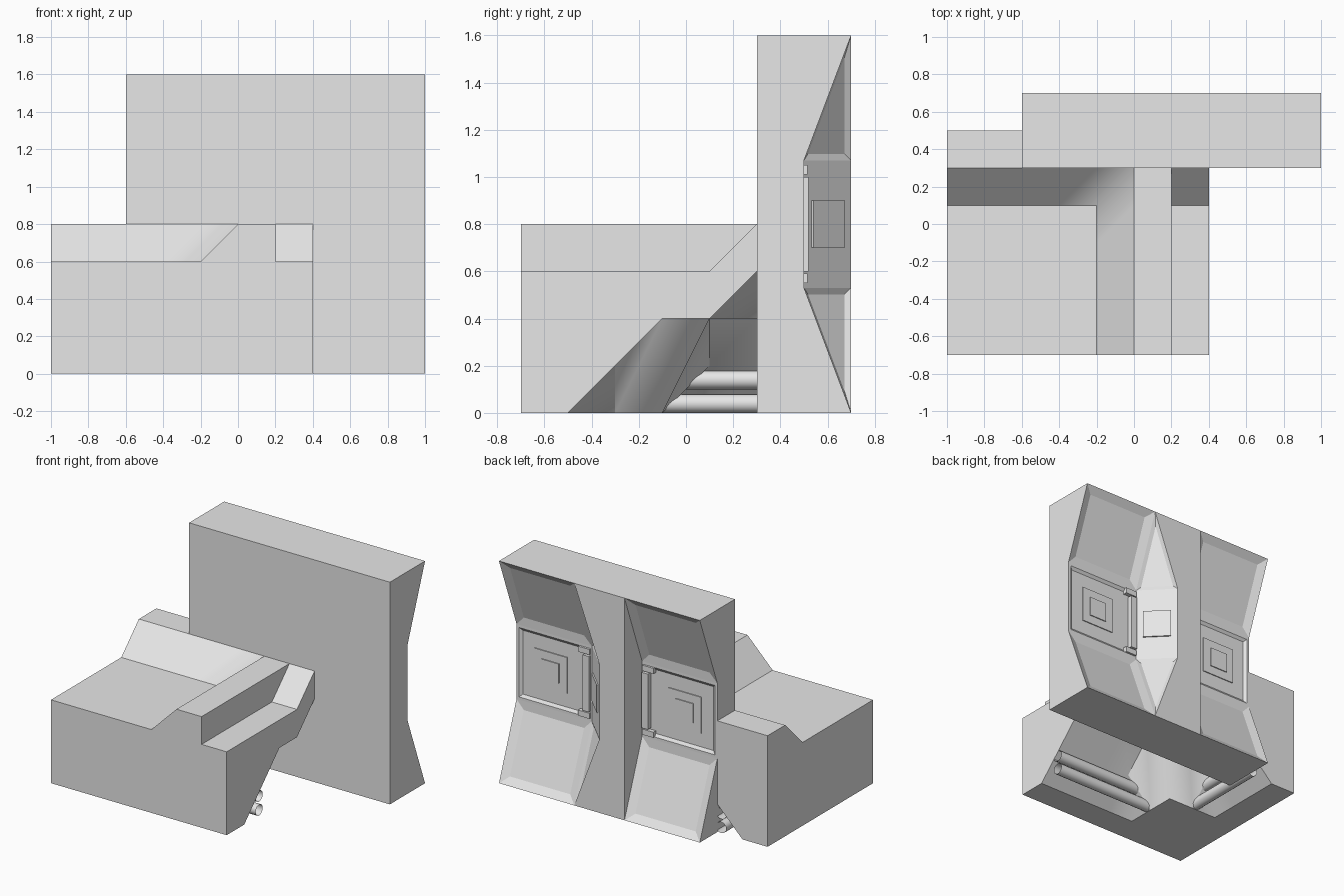
import bpy, bmesh, math
from mathutils import Matrix

if "Cube" in bpy.data.objects:
    bpy.data.objects.remove(bpy.data.objects["Cube"])

grey = bpy.data.materials.new("plain_grey")
grey.diffuse_color = (0.8, 0.8, 0.8, 1)
grey.use_nodes = True
grey.node_tree.nodes["Principled BSDF"].inputs["Base Color"].default_value = grey.diffuse_color


def finish(name, bm):
    mesh = bpy.data.meshes.new(name)
    bm.to_mesh(mesh)
    bm.free()
    mesh.materials.append(grey)
    obj = bpy.data.objects.new(name, mesh)
    bpy.context.collection.objects.link(obj)
    return obj


def clamp(v, hi):
    return max(0.0, min(hi, v))


# Corner ledge: a shell of 0.2 cells with a top and an underside height rule
def top(x, y, outer):
    rise = clamp(y - 0.1, 0.2)
    return 0.6 + (rise if outer else max(rise, clamp(x + 0.2, 0.2)))


def under(x, y):
    arm_a = clamp(min(y + 0.5, 2 * (x + 0.4)), 0.4)
    arm_b = clamp(min(x + 0.8, 2 * (y + 0.1)), 0.4)
    return max(arm_a, arm_b) + clamp(min(x + 0.2, y - 0.1), 0.2)


bm = bmesh.new()
cols = [(-1 + 0.2 * i, False) for i in range(7)] + [(0.2, True), (0.4, True)]
rows = [-0.7 + 0.2 * j for j in range(7)]


def inside(i, j):
    return 0 <= i < 8 and 0 <= j < 6 and (j < 5 or i < 2)


def face(*pts):
    pts = [p for k, p in enumerate(pts) if p not in pts[:k]]
    if len(pts) > 2:
        bm.faces.new([bm.verts.new(p) for p in pts])


def pt(i, j, high):
    (x, outer), y = cols[i], rows[j]
    z = top(x, y, outer) if high else under(x, y)
    return (round(x, 4), round(y, 4), round(z, 4))


for i in range(8):
    for j in range(6):
        if not inside(i, j):
            continue
        for high in (True, False):
            a, b, c, d = [pt(i + u, j + v, high) for u, v in ((0, 0), (1, 0), (1, 1), (0, 1))]
            if i == 6:                      # vertical step beside the ridge
                if high:
                    face(a, b, c, d)
                continue
            face(*((a, b, c) if high else (c, b, a)))
            face(*((a, c, d) if high else (d, c, a)))
        if i == 6:
            continue
        sides = (((i, j - 1), (0, 0), (1, 0)), ((i + 1, j), (1, 0), (1, 1)),
                 ((i, j + 1), (1, 1), (0, 1)), ((i - 1, j), (0, 1), (0, 0)))
        for nb, p, q in sides:
            if not inside(*nb):
                p, q = (i + p[0], j + p[1]), (i + q[0], j + q[1])
                face(pt(*p, False), pt(*q, False), pt(*q, True), pt(*p, True))
bmesh.ops.remove_doubles(bm, verts=bm.verts, dist=0.001)
bmesh.ops.recalc_face_normals(bm, faces=bm.faces)
for f in bm.faces:
    f.smooth = True
for e in bm.edges:                          # only the diagonal valleys stay soft
    d = e.verts[1].co - e.verts[0].co
    diagonal = abs(d.x) > 0.1 and abs(d.y) > 0.1
    e.smooth = diagonal or (len(e.link_faces) == 2 and e.calc_face_angle(3) < 0.1)
finish("corner_ledge", bm)

# Wall with two recessed bays and a chamfered column at the back
Z1, Z2, H = 0.53, 1.07, 1.6
bm = bmesh.new()


def prof(x):
    return [(x, 0.7, 0), (x, 0.5, Z1), (x, 0.5, Z2), (x, 0.7, H)]


for x in (-0.6, 1):
    face((x, 0.3, 0), *prof(x), (x, 0.3, H))
face((-0.6, 0.3, 0), (1, 0.3, 0), (1, 0.3, H), (-0.6, 0.3, H))
for z in (0, H):
    face((-0.6, 0.3, z), (1, 0.3, z), (1, 0.7, z), (0.4, 0.7, z), (0, 0.7, z), (-0.6, 0.7, z))
for x0, x1 in ((-0.6, 0), (0.4, 1)):
    p, q = prof(x0), prof(x1)
    for k in range(3):
        face(p[k], q[k], q[k + 1], p[k + 1])
face(*prof(0))
e0, e1 = (0.2, 0.7, Z1), (0.2, 0.7, Z2)
s = prof(0.4)
face(s[0], s[1], e0)
face(s[1], s[2], e1, e0)
face(s[2], s[3], e1)
face((0, 0.7, 0), s[0], e0, e1, s[3], (0, 0.7, H))
bmesh.ops.remove_doubles(bm, verts=bm.verts, dist=0.001)
bmesh.ops.recalc_face_normals(bm, faces=bm.faces)

# Sunken panels
slopes, mids, tris = [], [], []
for f in bm.faces:
    n, c = f.normal, f.calc_center_median()
    if n.y > 0.3 and abs(n.z) > 0.1:
        (tris if len(f.verts) == 3 else slopes).append(f)
    elif n.y > 0.9 and c.y < 0.6:
        mids.append(f)
bmesh.ops.inset_individual(bm, faces=slopes, thickness=0.06, depth=-0.02, use_even_offset=True)
bmesh.ops.inset_individual(bm, faces=tris, thickness=0.025, depth=-0.015, use_even_offset=True)
bmesh.ops.inset_individual(bm, faces=mids, thickness=0.02, depth=0, use_even_offset=True)
bmesh.ops.inset_individual(bm, faces=mids, thickness=0.02, depth=-0.015, use_even_offset=True)
finish("wall", bm)


def box(name, x0, x1, y0, y1, z0, z1):
    b = bmesh.new()
    m = Matrix.Translation(((x0 + x1) / 2, (y0 + y1) / 2, (z0 + z1) / 2))
    bmesh.ops.create_cube(b, size=1, matrix=m @ Matrix.Diagonal((x1 - x0, y1 - y0, z1 - z0, 1)))
    return finish(name, b)


# Panel squares and edge rails, mirrored about the column
for side, edge in ((1, 0.4), (-1, 0.0)):
    cx = edge + side * 0.335
    for k, (h, y) in enumerate(((0.13, 0.492), (0.07, 0.499))):
        box(f"panel_square_{k}", cx - h, cx + h, 0.47, y, 0.8 - h, 0.8 + h)
    xs = sorted((edge + side * 0.01, edge + side * 0.06))
    box("panel_rail", *xs, 0.47, 0.52, 0.6, 1.0)
    xs = sorted((edge + side * 0.01, edge + side * 0.1))
    for z in (0.55, 1.01):
        box("rail_clip", *xs, 0.47, 0.515, z, z + 0.04)

# Square plate on the column chamfer
b = bmesh.new()
m = Matrix.Translation((0.3, 0.6, 0.8)) @ Matrix.Rotation(math.radians(45), 4, 'Z')
bmesh.ops.create_cube(b, size=1, matrix=m @ Matrix.Diagonal((0.19, 0.02, 0.2, 1)))
bmesh.ops.rotate(b, verts=b.verts, cent=(0.3, 0.6, 0.8), matrix=Matrix.Rotation(math.radians(-90), 3, 'Z'))
finish("chamfer_plate", b)


# Open pipes under both arms of the ledge
def pipe(name, length, loc, axis):
    b = bmesh.new()
    bmesh.ops.create_cone(b, cap_ends=False, segments=16, radius1=0.04, radius2=0.04, depth=length,
                          matrix=Matrix.Translation(loc) @ Matrix.Rotation(math.pi / 2, 4, axis))
    for f in b.faces:
        f.smooth = True
    finish(name, b)


for z in (0.04, 0.14):
    pipe("pipe_x", 0.8, (0, -0.33, z), 'Y')
    pipe("pipe_y", 0.6, (-0.63, 0.2, z), 'X')
